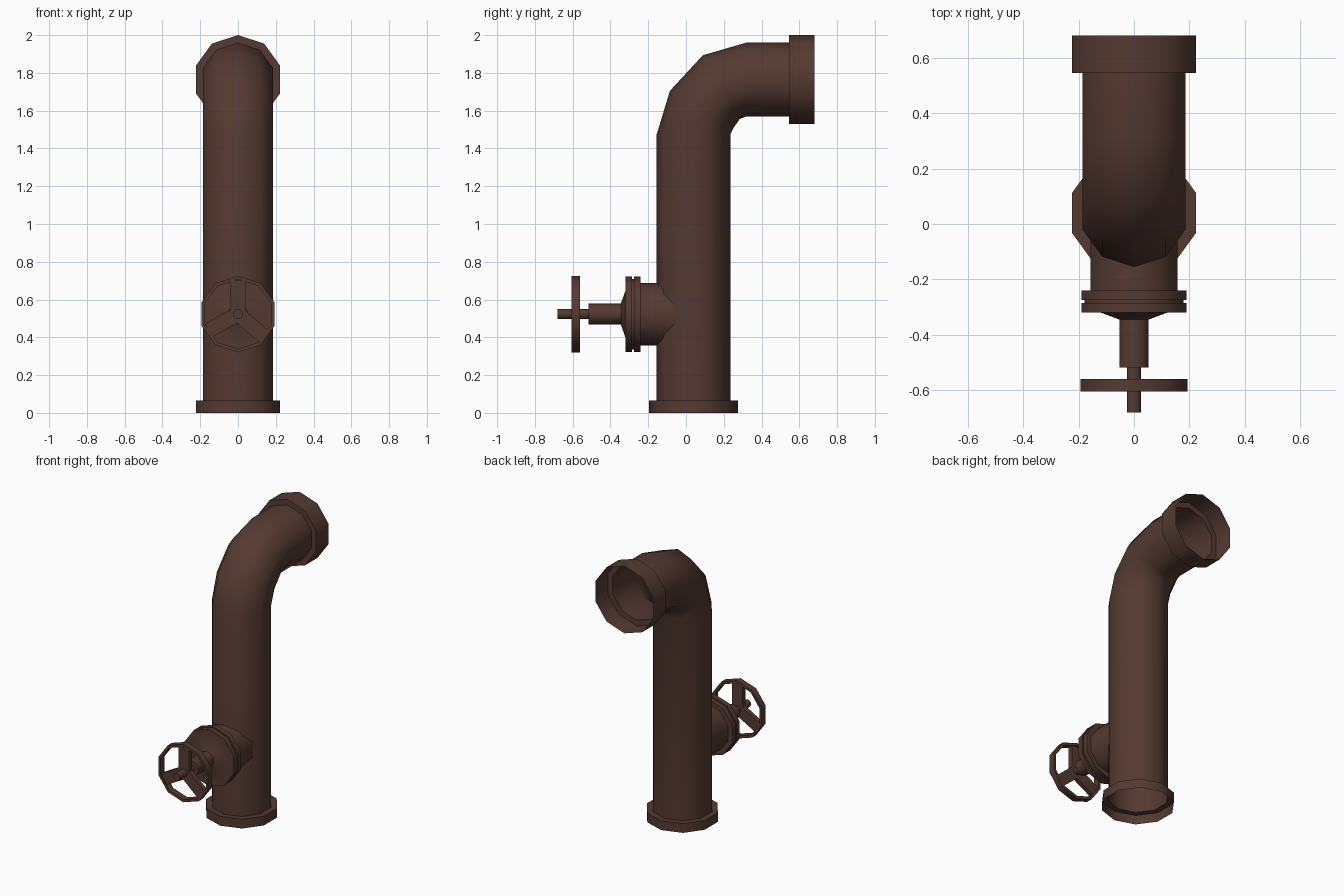
import bpy, bmesh, math
from mathutils import Vector

if "Cube" in bpy.data.objects:
    bpy.data.objects.remove(bpy.data.objects["Cube"])

SIDES = 10
VZ = 0.523          # height of the valve axis
PY, PR = 0.04, 0.195  # centre and radius of the upright pipe

mat = bpy.data.materials.new("rust_brown")
mat.diffuse_color = (0.09, 0.042, 0.032, 1)
mat.use_nodes = True
mat.node_tree.nodes["Principled BSDF"].inputs["Base Color"].default_value = mat.diffuse_color


def finish(name, bm):
    me = bpy.data.meshes.new(name)
    bm.to_mesh(me)
    bm.free()
    me.materials.append(mat)
    ob = bpy.data.objects.new(name, me)
    bpy.context.collection.objects.link(ob)
    me.shade_smooth()
    me.set_sharp_from_angle(angle=math.radians(40))
    return ob


def loft(name, rings, cap_end=False, closed=False, snap=None):
    """Skin ten-sided rings given as (y, z, tilt in degrees, radius)."""
    bm = bmesh.new()
    loops = []
    for y, z, tilt, r in rings:
        t = math.radians(tilt)
        v = Vector((0, math.cos(t), -math.sin(t)))
        loop = []
        for i in range(SIDES):
            a = math.pi / 2 + i * math.tau / SIDES
            loop.append(bm.verts.new(Vector((r * math.cos(a), y, z)) + v * r * math.sin(a)))
        loops.append(loop)
    if snap:
        for vert in loops[0]:
            vert.co.y = snap(vert.co.x)
    pairs = list(zip(loops, loops[1:]))
    if closed:
        pairs.append((loops[-1], loops[0]))
    for a, b in pairs:
        for i in range(SIDES):
            j = (i + 1) % SIDES
            bm.faces.new((a[i], a[j], b[j], b[i]))
    if cap_end:
        bm.faces.new(loops[-1])
    return finish(name, bm)


def turned(name, profile, **kw):
    """Part turned about the valve axis, from (y, radius) pairs running forward."""
    return loft(name, [(y, VZ, -90, r) for y, r in profile], **kw)


def pipe_front(x):
    """Front surface of the ten-sided upright pipe at a given x."""
    x = abs(x)
    pts = [(PR * math.sin(k * math.tau / SIDES), -PR * math.cos(k * math.tau / SIDES)) for k in range(3)]
    for (x0, y0), (x1, y1) in zip(pts, pts[1:]):
        if x <= x1:
            return PY + y0 + (y1 - y0) * (x - x0) / (x1 - x0)
    return PY


# Open pipe with its elbow, and the stepped collars at both ends
loft("bent_pipe", [(PY, 0.065, 0, PR), (PY, 1.475, 0, PR), (0.084, 1.608, 30, PR),
                   (0.187, 1.725, 60, PR), (0.32, 1.765, 90, PR), (0.545, 1.765, 90, PR)])
loft("base_collar", [(PY, 0, 0, 0.235), (PY, 0.065, 0, 0.235), (PY, 0.065, 0, PR)])
loft("outlet_collar", [(0.545, 1.765, 90, PR), (0.545, 1.765, 90, 0.235), (0.68, 1.765, 90, 0.235)])

# Valve body with twin flanges, bonnet and sleeve
turned("valve_body", [(-0.06, 0.165), (-0.24, 0.165), (-0.24, 0.2), (-0.274, 0.2),
                      (-0.274, 0.187), (-0.285, 0.187), (-0.285, 0.2), (-0.32, 0.2),
                      (-0.32, 0.125), (-0.345, 0.055), (-0.517, 0.055), (-0.517, 0.027)],
       snap=pipe_front)
turned("valve_stem", [(-0.517, 0.027), (-0.68, 0.027)], cap_end=True)

# Handwheel rim
turned("handwheel_rim", [(-0.56, 0.2025), (-0.605, 0.2025), (-0.605, 0.184), (-0.56, 0.184)], closed=True)

# Three spokes as one extruded plate
bm = bmesh.new()
angles = [math.radians(a) for a in (90, 209, 319)]
half, tip, outline = 0.04, 0.178, []
for k, a in enumerate(angles):
    for s in (-1, 1):
        outline.append((tip * math.cos(a) - s * half * math.sin(a),
                        tip * math.sin(a) + s * half * math.cos(a)))
    gap = ((angles[(k + 1) % 3] - a) % math.tau) / 2
    r = half / math.sin(gap)
    outline.append((r * math.cos(a + gap), r * math.sin(a + gap)))
face = bm.faces.new([bm.verts.new((x, -0.598, VZ + z)) for x, z in outline])
ext = bmesh.ops.extrude_face_region(bm, geom=[face], use_keep_orig=True)
bmesh.ops.translate(bm, vec=(0, 0.032, 0), verts=[g for g in ext["geom"] if isinstance(g, bmesh.types.BMVert)])
bmesh.ops.recalc_face_normals(bm, faces=bm.faces)
finish("handwheel_spokes", bm)
